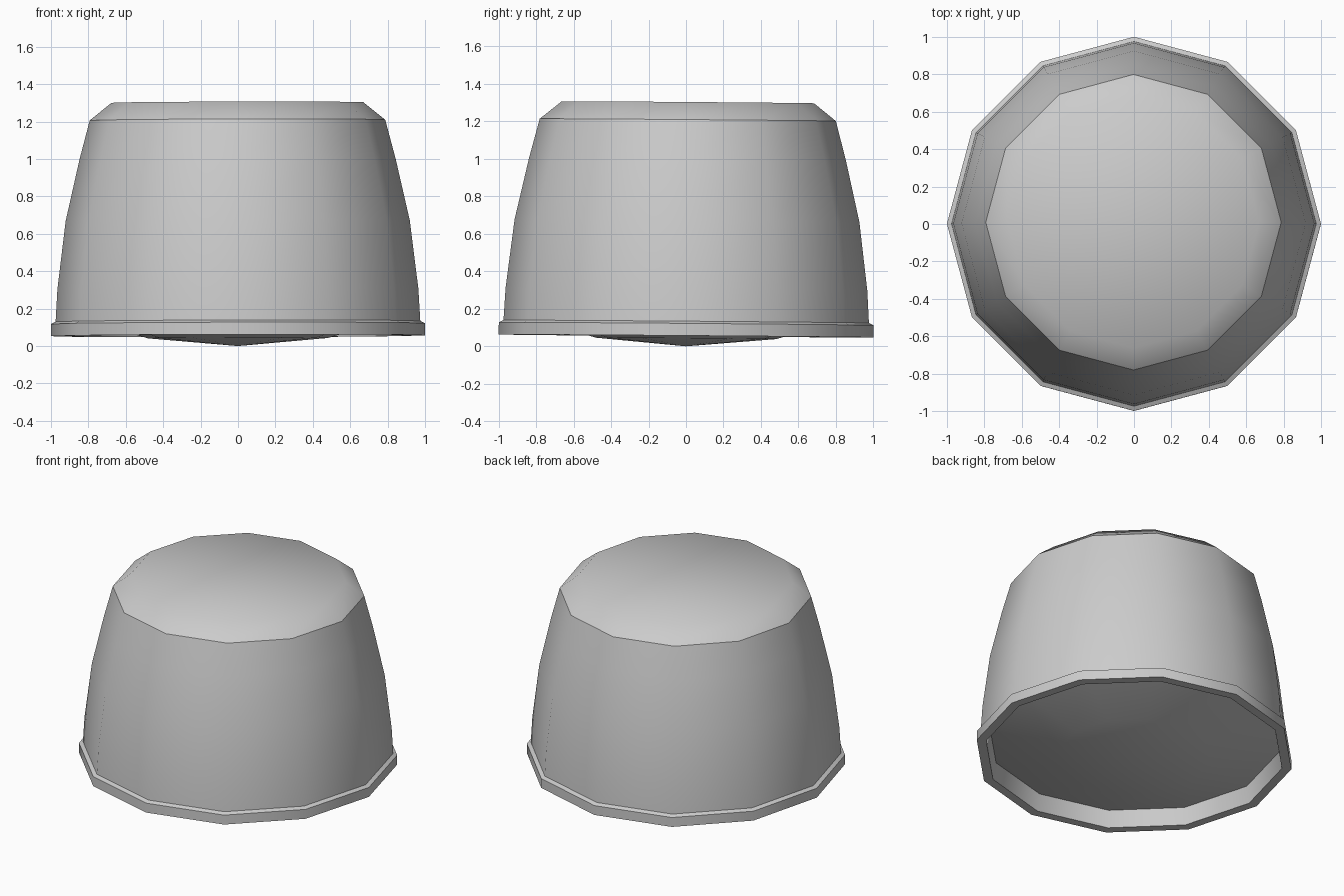
import bpy, bmesh
from math import radians, cos, sin, pi

if "Cube" in bpy.data.objects:
    bpy.data.objects.remove(bpy.data.objects["Cube"])

SIDES = 12
TILT = (radians(-0.45), radians(-0.13), 0)   # the model leans very slightly


def lathe(name, profile, angle):
    """Revolve (radius, z) points; radius 0 makes a pole."""
    bm = bmesh.new()
    rings = []
    for r, z in profile:
        n = SIDES if r else 1
        rings.append([bm.verts.new((r * cos(2 * pi * i / SIDES),
                                    r * sin(2 * pi * i / SIDES), z)) for i in range(n)])
    for low, high in zip(rings, rings[1:]):
        for i in range(SIDES):
            j = (i + 1) % SIDES
            if len(low) == 1:
                bm.faces.new((low[0], high[j], high[i]))
            elif len(high) == 1:
                bm.faces.new((low[i], low[j], high[0]))
            else:
                bm.faces.new((low[i], low[j], high[j], high[i]))
    mesh = bpy.data.meshes.new(name)
    bm.to_mesh(mesh)
    bm.free()
    obj = bpy.data.objects.new(name, mesh)
    bpy.context.collection.objects.link(obj)
    obj.rotation_euler = TILT
    bpy.ops.object.select_all(action='DESELECT')
    obj.select_set(True)
    bpy.context.view_layer.objects.active = obj
    bpy.ops.object.shade_smooth_by_angle(angle=radians(angle))
    return obj


# Underside: shallow bulge hanging inside the rim
lathe("underside_bulge", [(0, 0), (0.48, 0.042), (0.92, 0.17)], 50)

# Rim: inner wall, flat foot, outer band and small bevelled ledge
lathe("rim", [(0.92, 0.17), (0.94, 0.055), (1.0, 0.055), (1.0, 0.12), (0.975, 0.132)], 32)

# Body: gently bowed tapering wall
lathe("body", [(0.975, 0.132), (0.965, 0.305), (0.92, 0.67), (0.845, 1.0), (0.79, 1.208)], 50)

# Top: bevelled, softly shaded cap
lathe("top_cap", [(0.79, 1.208), (0.673, 1.302), (0, 1.302)], 50)
